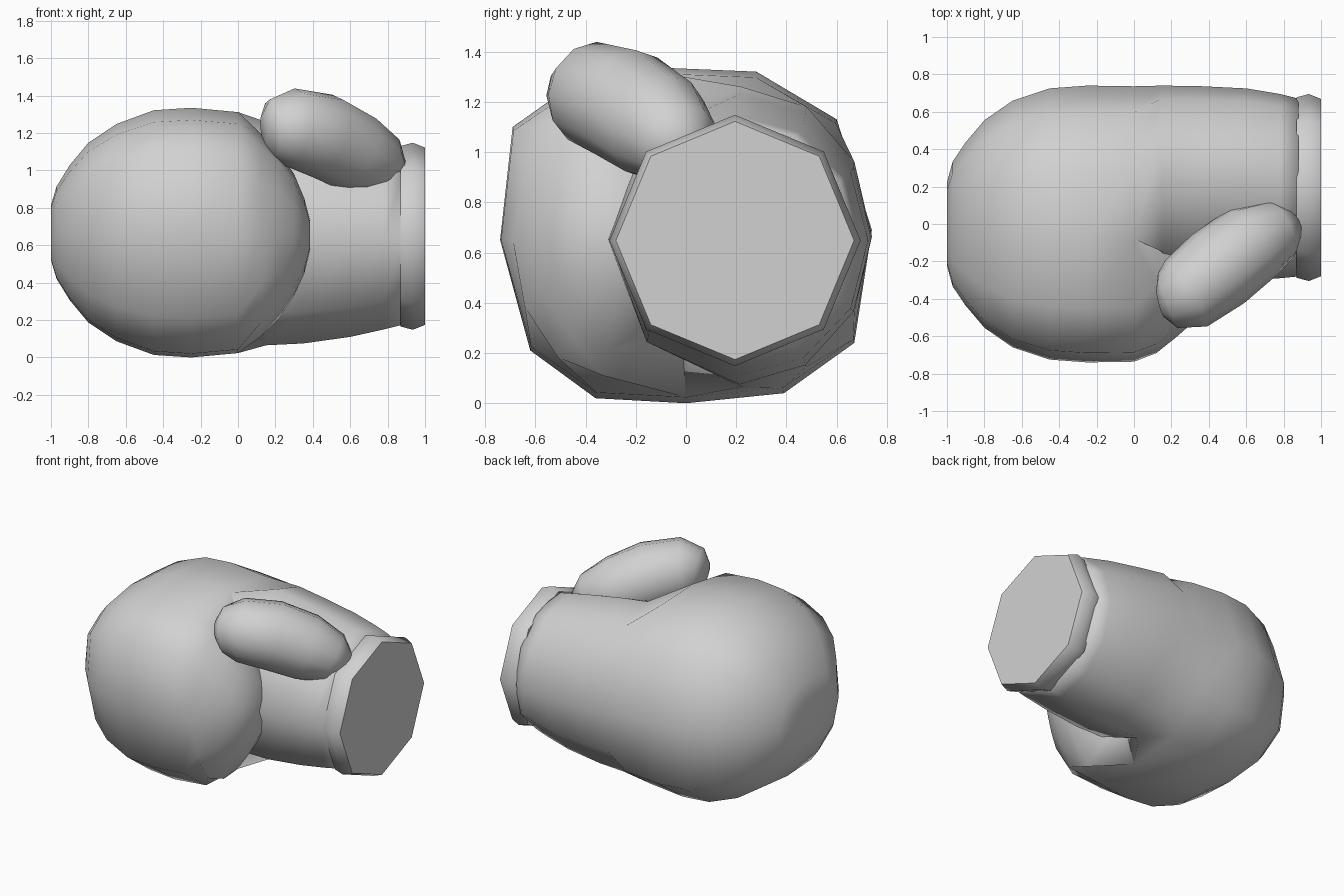
import bpy, bmesh
from math import sin, cos, pi, radians
from mathutils import Vector

cube = bpy.data.objects.get("Cube")
if cube:
    bpy.data.objects.remove(cube, do_unlink=True)

GREY = (0.64, 0.64, 0.64, 1)
mat = bpy.data.materials.new("plain_grey")
mat.use_nodes = True
mat.diffuse_color = GREY
mat.node_tree.nodes["Principled BSDF"].inputs["Base Color"].default_value = GREY


def bridge(bm, a, b):
    n = len(a)
    for i in range(n):
        bm.faces.new((a[i], a[(i + 1) % n], b[(i + 1) % n], b[i]))


def loft(bm, rings, start=None):
    """Join rings of points; a given start ring of vertices stays open."""
    prev = start
    for ring in rings:
        verts = [bm.verts.new(p) for p in ring]
        if prev:
            bridge(bm, prev, verts)
        else:
            bm.faces.new(verts)
        prev = verts
    return prev


def finish(bm, name, angle):
    bmesh.ops.recalc_face_normals(bm, faces=bm.faces)
    mesh = bpy.data.meshes.new(name)
    bm.to_mesh(mesh)
    bm.free()
    mesh.materials.append(mat)
    ob = bpy.data.objects.new(name, mesh)
    bpy.context.collection.objects.link(ob)
    bpy.ops.object.select_all(action='DESELECT')
    ob.select_set(True)
    bpy.context.view_layer.objects.active = ob
    bpy.ops.object.shade_smooth_by_angle(angle=radians(angle))


def oval(x, y0, y1, z0, z1, angles):
    """Oval ring across x; angle zero is the top, a quarter turn is the back."""
    return [(x, (y0 + y1) / 2 + (y1 - y0) / 2 * sin(a),
             (z0 + z1) / 2 + (z1 - z0) / 2 * cos(a)) for a in angles]


# Glove body: one rounded fist that forks into a wrist and curled fingers
MID = 0.667
outline = [(-.08, 1.335), (.28, 1.32), (.6, 1.13), (.74, .69), (.67, .24), (.39, .04),
           (0, 0), (-.36, .02), (-.62, .21), (-.74, .65), (-.69, 1.1), (-.45, 1.27)]
fist = [(-1, .3, .22), (-.97, .45, .37), (-.9, .59, .54), (-.8, .75, .72),
        (-.65, .89, .87), (-.45, .98, .98), (-.25, 1, 1), (0, .995, .965)]
bm = bmesh.new()
fork = loft(bm, [[(x, y * sy, MID + (z - MID) * sz) for y, z in outline]
                 for x, sy, sz in fist])

# Crease between wrist and fingers
top, bottom = fork[0], fork[6]
crease = [bm.verts.new(top.co.lerp(bottom.co, t) + Vector((.07, 0, 0)))
          for t in (.25, .5, .75)]

half = [pi * i / 6 for i in range(7)]
quarter = [pi * i / 4 for i in (1, 2, 3)]
wrist_angles = half + [pi + a for a in quarter]
finger_angles = [pi + a for a in half] + quarter

wrist = [(.15, -.3, .74, .065, 1.26), (.35, -.31, .737, .075, 1.23),
         (.6, -.3, .725, .11, 1.185), (.78, -.29, .695, .15, 1.145),
         (.88, -.28, .67, .175, 1.12)]
end = loft(bm, [oval(*s, wrist_angles) for s in wrist], fork[:7] + crease[::-1])
bm.faces.new(end)

fingers = [(.12, -.69, .03, .11, 1.2), (.22, -.61, 0, .21, 1.1),
           (.3, -.54, -.05, .33, .98), (.355, -.46, -.1, .45, .85),
           (.385, -.37, -.19, .58, .73)]
end = loft(bm, [oval(*s, finger_angles) for s in fingers],
           fork[6:] + [top] + crease)
bm.faces.new(end)
finish(bm, "glove_body", 80)

# Cuff: eight-sided band with a closed end
octagon = [pi * i / 4 for i in range(8)]
bm = bmesh.new()
end = loft(bm, [oval(x, .195 - r, .195 + r, .648 - r, .648 + r, octagon)
                for x, r in ((.868, .482), (.935, .5), (1, .474))])
bm.faces.new(end)
finish(bm, "cuff", 50)

# Thumb: tapered tube swept along a bent path
path = [(.14, -.42, 1.22, .08), (.18, -.41, 1.225, .155), (.28, -.37, 1.23, .21),
        (.45, -.24, 1.185, .23), (.62, -.11, 1.1, .22), (.77, -.03, 1.03, .17),
        (.85, .01, .98, .08)]
points = [Vector(p[:3]) for p in path]
rings = []
for i, p in enumerate(points):
    along = points[min(i + 1, len(path) - 1)] - points[max(i - 1, 0)]
    turn = along.to_track_quat('Z', 'Y')
    rings.append([p + turn @ Vector((cos(a), sin(a), 0)) * path[i][3]
                  for a in (pi * k / 6 for k in range(12))])
bm = bmesh.new()
bm.faces.new(loft(bm, rings))
finish(bm, "thumb", 80)
